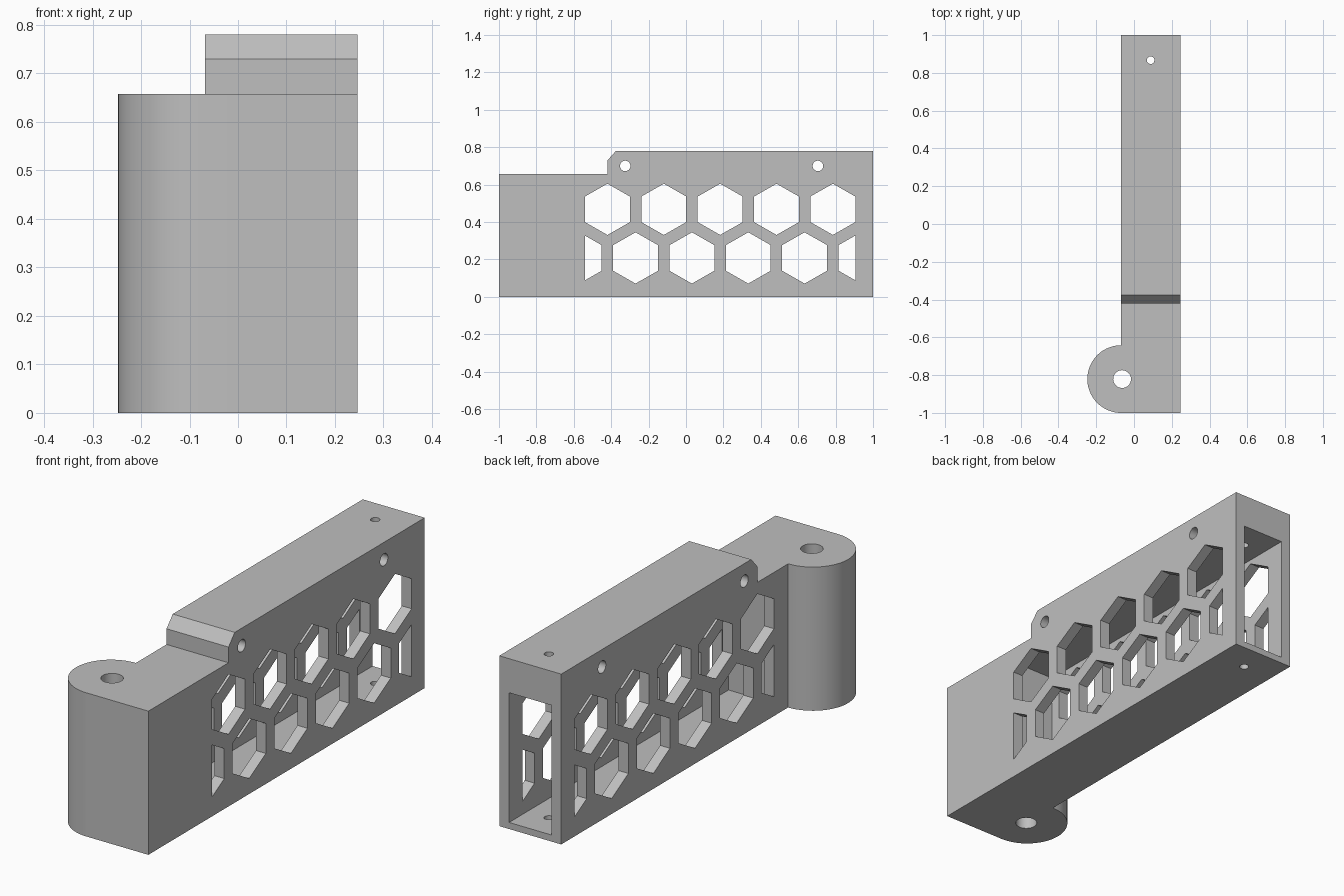
import bpy, bmesh
from math import sin, cos, pi
from mathutils import Vector

default = bpy.data.objects.get("Cube")
if default:
    bpy.data.objects.remove(default, do_unlink=True)

grey = bpy.data.materials.new("plain grey")
grey.use_nodes = True
GREY = (0.52, 0.52, 0.52, 1)
grey.diffuse_color = GREY
grey.node_tree.nodes["Principled BSDF"].inputs["Base Color"].default_value = GREY


def prisms(name, outlines, axis, lo, hi):
    """Extrude 2D outlines along x (outline in y, z) or z (outline in x, y)."""
    bm = bmesh.new()
    for outline in outlines:
        pts = [(lo, a, b) if axis == "x" else (a, b, lo) for a, b in outline]
        face = bm.faces.new([bm.verts.new(p) for p in pts])
        out = bmesh.ops.extrude_face_region(bm, geom=[face])
        move = Vector((hi - lo, 0, 0)) if axis == "x" else Vector((0, 0, hi - lo))
        bmesh.ops.translate(bm, vec=move, verts=[
            v for v in out["geom"] if isinstance(v, bmesh.types.BMVert)])
    bmesh.ops.recalc_face_normals(bm, faces=bm.faces)
    mesh = bpy.data.meshes.new(name)
    bm.to_mesh(mesh)
    bm.free()
    mesh.materials.append(grey)
    obj = bpy.data.objects.new(name, mesh)
    bpy.context.collection.objects.link(obj)
    return obj


def ring(cx, cy, r, n=32):
    return [(cx + r * cos(2 * pi * i / n), cy + r * sin(2 * pi * i / n)) for i in range(n)]


def rect(x0, x1, y0, y1):
    return [(x0, y0), (x1, y0), (x1, y1), (x0, y1)]


def cut(obj, cutter):
    mod = obj.modifiers.new(cutter.name, "BOOLEAN")
    mod.operation, mod.solver, mod.object = "DIFFERENCE", "EXACT", cutter
    bpy.context.view_layer.objects.active = obj
    bpy.ops.object.modifier_apply(modifier=mod.name)
    bpy.data.objects.remove(cutter, do_unlink=True)


LEFT, RIGHT = 0.246, -0.068        # side faces of the arm
JOINT, STEP = -0.638, 0.658        # where the hinge block meets the arm, its height
WALL = 0.05

# Hollow arm with raised, chamfered top
arm = prisms("hollow_arm", [[(JOINT, 0), (1, 0), (1, 0.78), (-0.375, 0.78),
                             (-0.42, 0.73), (-0.42, STEP), (JOINT, STEP)]], "x", RIGHT, LEFT)
cut(arm, prisms("cavity", [rect(JOINT + WALL, 1.1, 0.03, 0.624)], "x",
                RIGHT + WALL, LEFT - WALL))

# Honeycomb windows through both walls, trimmed to a straight border
BORDER = (-0.54, 0.905)
PITCH = 0.3013


def hexagon(cy, cz):
    hw, hh = 0.12, 0.137
    lo, hi = max(cy - hw, BORDER[0]), min(cy + hw, BORDER[1])
    rise = lambda y: hh - abs(y - cy) * hh / (2 * hw)
    ys = [lo, cy, hi] if lo < cy < hi else [lo, hi]
    return [(y, cz + rise(y)) for y in ys] + [(y, cz - rise(y)) for y in reversed(ys)]


cells = [hexagon(-0.42 + PITCH * i, 0.468) for i in range(5)]
cells += [hexagon(-0.571 + PITCH * i, 0.208) for i in range(6)]
cut(arm, prisms("honeycomb", cells, "x", -0.5, 0.5))

# Screw holes: two across the top rail, one down through the far end
cut(arm, prisms("cross_holes", [ring(-0.325, 0.70, 0.028), ring(0.705, 0.70, 0.028)],
                "x", -0.5, 0.5))
cut(arm, prisms("end_hole", [ring(0.088, 0.867, 0.02)], "z", -0.1, 1))

# Hinge block with rounded knuckle and pin bore
R = 0.179
knuckle = [(RIGHT + R * cos(a), R - 1 + R * sin(a))
           for a in (pi / 2 + pi * i / 40 for i in range(41))]
hinge = prisms("hinge_block", [[(RIGHT, JOINT)] + knuckle + [(LEFT, -1), (LEFT, JOINT)]],
               "z", 0, STEP)
cut(hinge, prisms("pin_bore", [ring(-0.063, R - 1, 0.047)], "z", -0.1, 1))

bpy.ops.object.select_all(action="DESELECT")
for obj in (arm, hinge):
    obj.select_set(True)
bpy.context.view_layer.objects.active = hinge
bpy.ops.object.shade_smooth_by_angle(angle=pi / 6)
